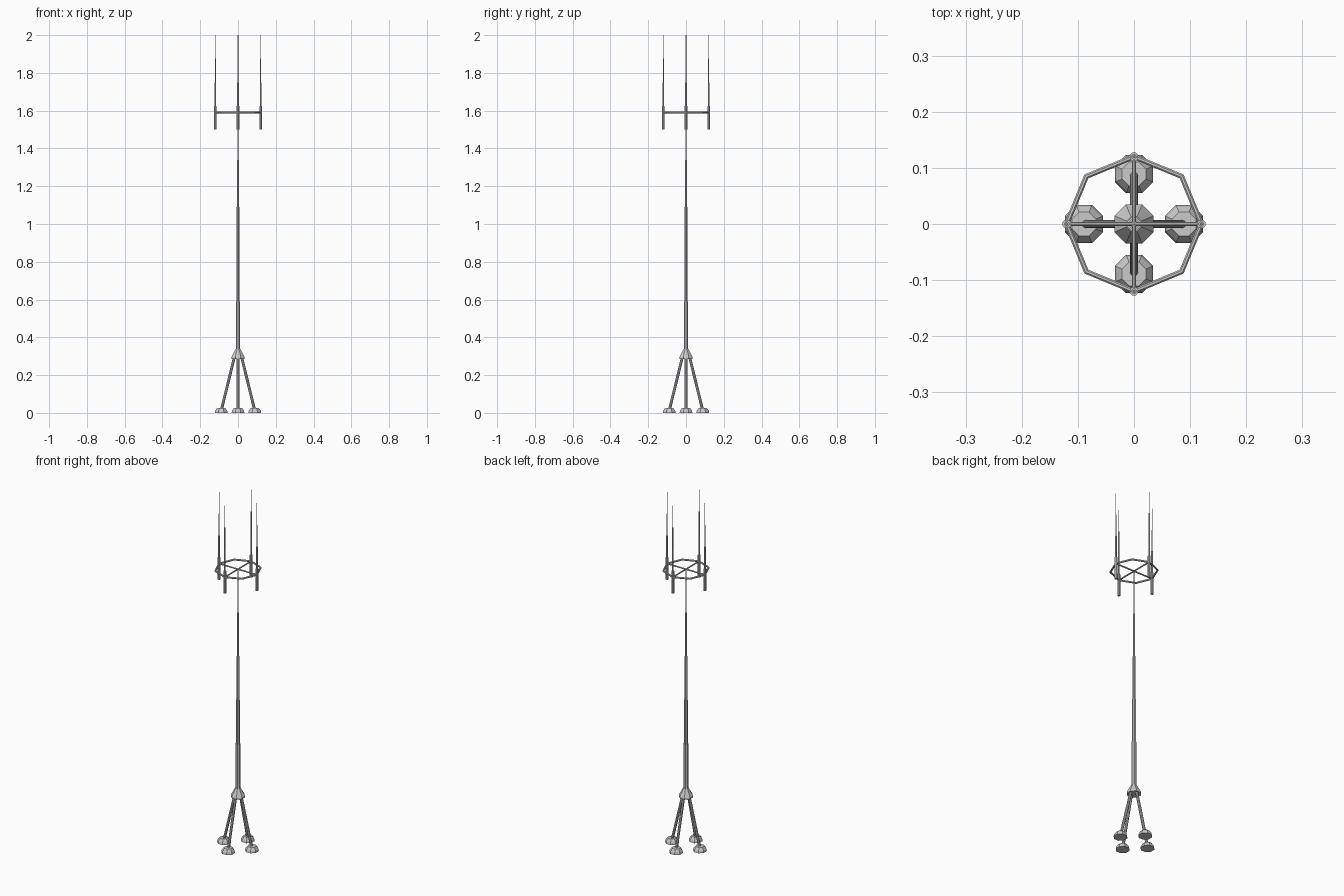
import bpy, bmesh, math
from mathutils import Vector, Matrix

if "Cube" in bpy.data.objects:
    bpy.data.objects.remove(bpy.data.objects["Cube"])

def finish(name, bm):
    bmesh.ops.recalc_face_normals(bm, faces=bm.faces)
    me = bpy.data.meshes.new(name)
    bm.to_mesh(me)
    bm.free()
    ob = bpy.data.objects.new(name, me)
    bpy.context.collection.objects.link(ob)
    return ob

def lathe(name, profile, loc=(0, 0), sides=8):
    """Closed stepped solid from (radius, z) points."""
    bm = bmesh.new()
    rings = []
    for r, z in profile:
        ring = []
        for i in range(sides):
            a = math.tau * (i + 0.5) / sides
            ring.append(bm.verts.new((loc[0] + r * math.cos(a), loc[1] + r * math.sin(a), z)))
        rings.append(ring)
    for lo, hi in zip(rings, rings[1:]):
        for i in range(sides):
            j = (i + 1) % sides
            bm.faces.new((lo[i], lo[j], hi[j], hi[i]))
    bm.faces.new(rings[0])
    bm.faces.new(rings[-1])
    return finish(name, bm)

def rod(name, a, b, r, sides=8):
    a, b = Vector(a), Vector(b)
    d = b - a
    bm = bmesh.new()
    m = Matrix.Translation((a + b) / 2) @ d.to_track_quat('Z', 'Y').to_matrix().to_4x4()
    bmesh.ops.create_cone(bm, cap_ends=True, segments=sides, radius1=r, radius2=r,
                          depth=d.length, matrix=m)
    return finish(name, bm)

def stepped(levels, radii):
    pts = []
    for r, z0, z1 in zip(radii, levels, levels[1:]):
        pts += [(r, z0), (r, z1)]
    return pts

# Telescoping mast and the hub at its foot
lathe("mast", stepped([0.32, 0.59, 0.84, 1.09, 1.34, 1.59],
                      [0.0125, 0.010, 0.0075, 0.0055, 0.0035]))
lathe("leg_hub", [(0.038, 0.285), (0.038, 0.294), (0.014, 0.338)])

# Legs, feet, crossbars and whip antennas, one per side
RING_R, RING_Z = 0.12, 1.59
for side, (dx, dy) in {"right": (1, 0), "back": (0, 1), "left": (-1, 0), "front": (0, -1)}.items():
    rod(side + "_leg", (0.018 * dx, 0.018 * dy, 0.30), (0.088 * dx, 0.088 * dy, 0.015), 0.0075)
    lathe(side + "_foot", [(0.037, 0), (0.034, 0.012), (0.023, 0.027)], (0.089 * dx, 0.089 * dy))
    rod(side + "_crossbar", (0, 0, RING_Z), (RING_R * dx, RING_R * dy, RING_Z), 0.004)
    lathe(side + "_antenna", stepped([1.50, 1.625, 1.75, 1.875, 2.0],
                                     [0.008, 0.005, 0.003, 0.0015]),
          (RING_R * dx, RING_R * dy))

# Octagonal support ring: tube swept round eight mitred corners
bm = bmesh.new()
rings = []
for i in range(8):
    a = math.tau * i / 8
    ring = []
    for k in range(8):
        t = math.tau * (k + 0.5) / 8
        rr = RING_R + 0.0052 * math.cos(t)
        ring.append(bm.verts.new((rr * math.cos(a), rr * math.sin(a), RING_Z + 0.005 * math.sin(t))))
    rings.append(ring)
for i in range(8):
    p, q = rings[i], rings[(i + 1) % 8]
    for k in range(8):
        n = (k + 1) % 8
        bm.faces.new((p[k], p[n], q[n], q[k]))
finish("support_ring", bm)
